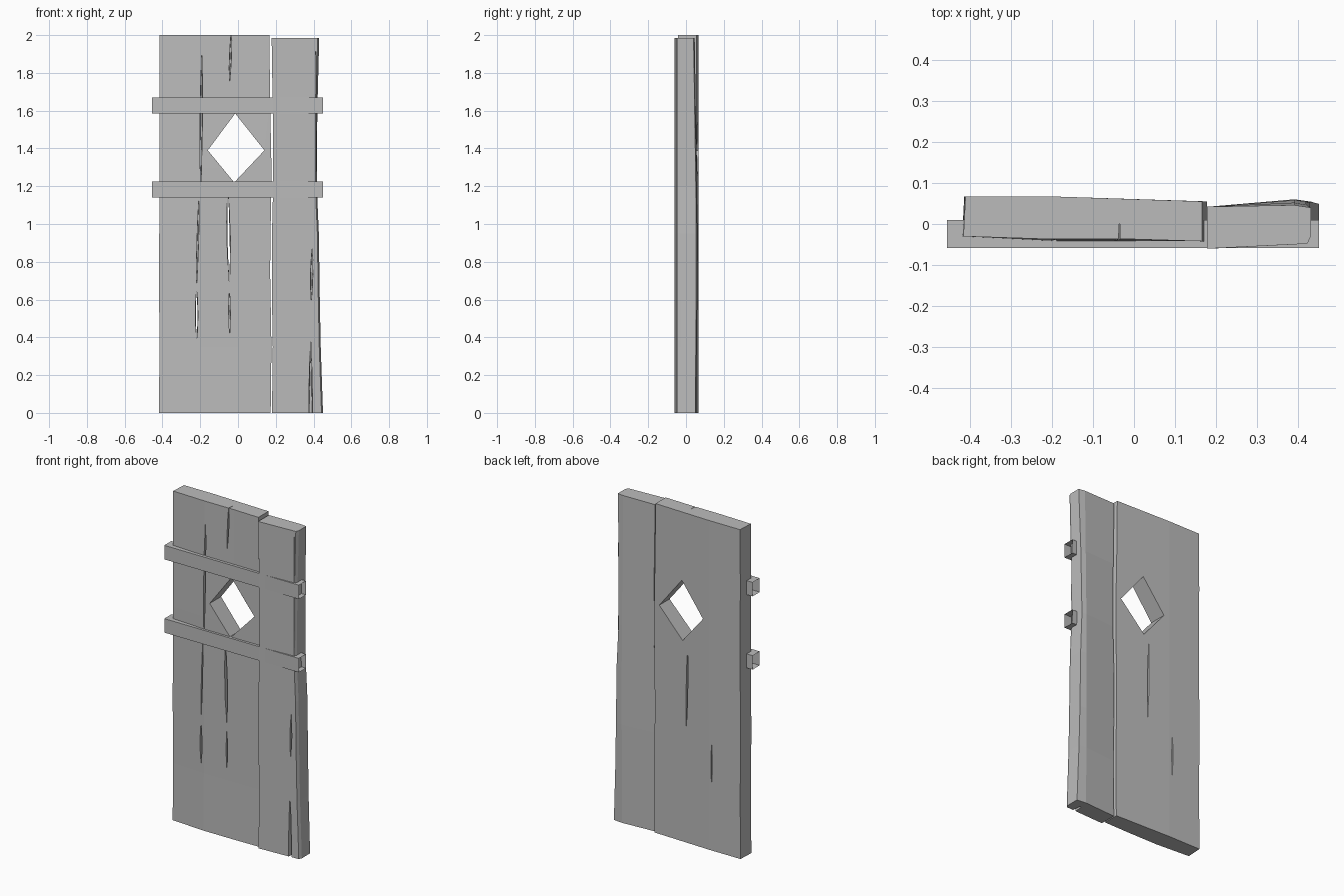
import bpy, bmesh
from mathutils import Vector

default = bpy.data.objects.get("Cube")
if default:
    bpy.data.objects.remove(default, do_unlink=True)

wood = bpy.data.materials.new("grey wood")
wood.use_nodes = True
GREY = (0.5, 0.5, 0.5, 1)
wood.diffuse_color = GREY
wood.node_tree.nodes["Principled BSDF"].inputs["Base Color"].default_value = GREY


def finish(name, bm):
    bmesh.ops.recalc_face_normals(bm, faces=bm.faces)
    mesh = bpy.data.meshes.new(name)
    bm.to_mesh(mesh)
    bm.free()
    mesh.materials.append(wood)
    obj = bpy.data.objects.new(name, mesh)
    bpy.context.collection.objects.link(obj)
    return obj


def loft(bm, rings, caps=True):
    """Skin a list of matching closed rings."""
    loops = [[bm.verts.new(p) for p in ring] for ring in rings]
    n = len(loops[0])
    for a, b in zip(loops, loops[1:]):
        for i in range(n):
            j = (i + 1) % n
            bm.faces.new((a[i], a[j], b[j], b[i]))
    if caps:
        bm.faces.new(loops[0])
        bm.faces.new(loops[-1])


def add_crack(bm, x, z0, z1, width, depth, lean=0.0, front=-0.1):
    """Lens-shaped split narrowing towards its deep end."""
    rings = []
    for y, s in ((front, 1.0), (depth, 0.45)):
        outline = []
        for side in (-1, 1):
            stops = (0.0, 0.3, 0.65, 1.0) if side < 0 else (0.8, 0.5, 0.2)
            for t in stops:
                w = width * 2 * t * (1 - t) * s
                z = z0 + (z1 - z0) * t
                outline.append((x + lean * (t - 0.5) + side * w, y, z))
        rings.append(outline)
    loft(bm, rings)


def cut(target, cutter):
    mod = target.modifiers.new("cut", 'BOOLEAN')
    mod.object = cutter
    mod.operation = 'DIFFERENCE'
    mod.solver = 'EXACT'
    bpy.context.view_layer.objects.active = target
    bpy.ops.object.modifier_apply(modifier=mod.name)
    bpy.data.objects.remove(cutter, do_unlink=True)


# Wide panel: slightly uneven edges, thickest in the middle
bm = bmesh.new()
rings = []
for z, left, right, bulge in ((0, -.418, .173, .045), (.35, -.416, .177, .043),
                              (.75, -.418, .170, .043), (1.3, -.415, .177, .044),
                              (1.65, -.417, .170, .041), (2, -.415, .166, .037)):
    rings.append([Vector(p) for p in (
        (left, -.03, z), (-.2, -bulge, z), (0, -bulge, z), (right, -.042, z),
        (right, .055, z), (-.2, .067, z), (left + .005, .067, z))])
loft(bm, rings)
panel = finish("wide_panel", bm)

# Diamond window
bm = bmesh.new()
loft(bm, [[(-.16, y, 1.39), (-.02, y, 1.22), (.14, y, 1.39), (-.015, y, 1.585)]
          for y in (-.2, .2)])
cut(panel, finish("window_cutter", bm))

# Splits in the panel: shallow ones and ones that go right through
for x, z0, z1, width, depth, lean in (
        (-.195, 1.16, 1.92, .020, .0, .008),
        (-.213, .66, 1.155, .014, -.01, .015),
        (-.219, .39, .655, .016, .1, 0),
        (-.040, 1.74, 2.03, .016, .0, .012),
        (-.050, .69, 1.18, .022, .1, -.008),
        (-.045, .41, .65, .014, -.01, 0)):
    bm = bmesh.new()
    add_crack(bm, x, z0, z1, width, depth, lean)
    cut(panel, finish("split_cutter", bm))

# Narrow plank: flares at the foot, twists slightly at the back
bm = bmesh.new()
rings = []
for z, left, right, back in ((0, .180, .450, .055), (.35, .184, .438, .058),
                             (.6, .180, .433, .060), (.95, .180, .428, .060),
                             (1.2, .186, .417, .058), (1.6, .184, .420, .052),
                             (1.985, .178, .430, .046)):
    rings.append([(left, -.06, z), (right - .008, -.048, z), (right, -.03, z),
                  (right, back - .006, z), (.39, back, z), (left, .042, z)])
loft(bm, rings)
plank = finish("narrow_plank", bm)
for x, z0, z1, width, depth, lean in ((.390, .59, .87, .018, -.01, .006),
                                     (.385, -.38, .38, .028, .0, 0),
                                     (.412, 1.23, 1.95, .009, -.02, 0)):
    bm = bmesh.new()
    add_crack(bm, x, z0, z1, width, depth, lean)
    cut(plank, finish("split_cutter", bm))

# Cross battens, open at the ends
for name, z0, z1 in (("lower_batten", 1.14, 1.225), ("upper_batten", 1.585, 1.67)):
    bm = bmesh.new()
    loft(bm, [[(x, -.058, z0), (x, .01, z0), (x, .01, z1), (x, -.058, z1)]
              for x in (-.455, .45)], caps=False)
    finish(name, bm)
